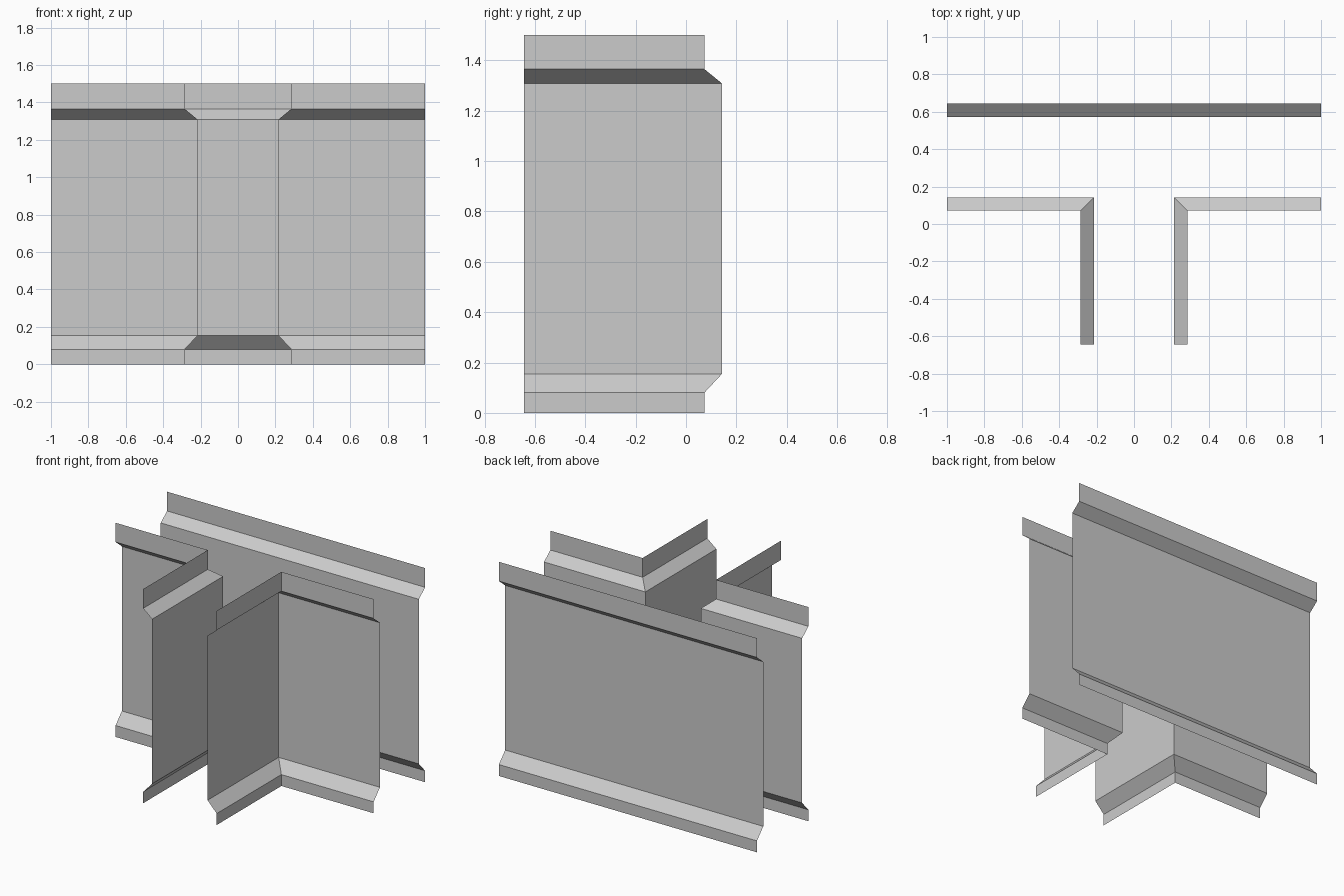
import bpy

if "Cube" in bpy.data.objects:
    bpy.data.objects.remove(bpy.data.objects["Cube"])

DEPTH = 0.07   # how far the trim strips sit behind the wall panel
# Wall cross-section: (fraction of DEPTH set back, height)
PROFILE = [(1, 0.0), (1, 0.08), (0, 0.155), (0, 1.308), (1, 1.365), (1, 1.5)]


def wall(name, path):
    """Sweep the profile along a path of (x, y, setback_x, setback_y)."""
    n = len(path)
    verts = [(x + dx * s * DEPTH, y + dy * s * DEPTH, z)
             for s, z in PROFILE for x, y, dx, dy in path]
    faces = [(r * n + c, r * n + c + 1, (r + 1) * n + c + 1, (r + 1) * n + c)
             for r in range(len(PROFILE) - 1) for c in range(n - 1)]
    mesh = bpy.data.meshes.new(name)
    mesh.from_pydata(verts, [], faces)
    obj = bpy.data.objects.new(name, mesh)
    bpy.context.collection.objects.link(obj)
    return obj


# Straight wall at the back of the T junction
wall("back_wall", [(-1, 0.573, 0, 1), (1, 0.573, 0, 1)])

# Mitred corner walls, right one built and mirrored to the left
corner = wall("corner_walls", [(1, 0.143, 0, -1),
                               (0.215, 0.143, 1, -1),
                               (0.215, -0.643, 1, 0)])
mirror = corner.modifiers.new("Mirror", 'MIRROR')
mirror.use_axis[0] = True
mirror.use_mirror_merge = False
